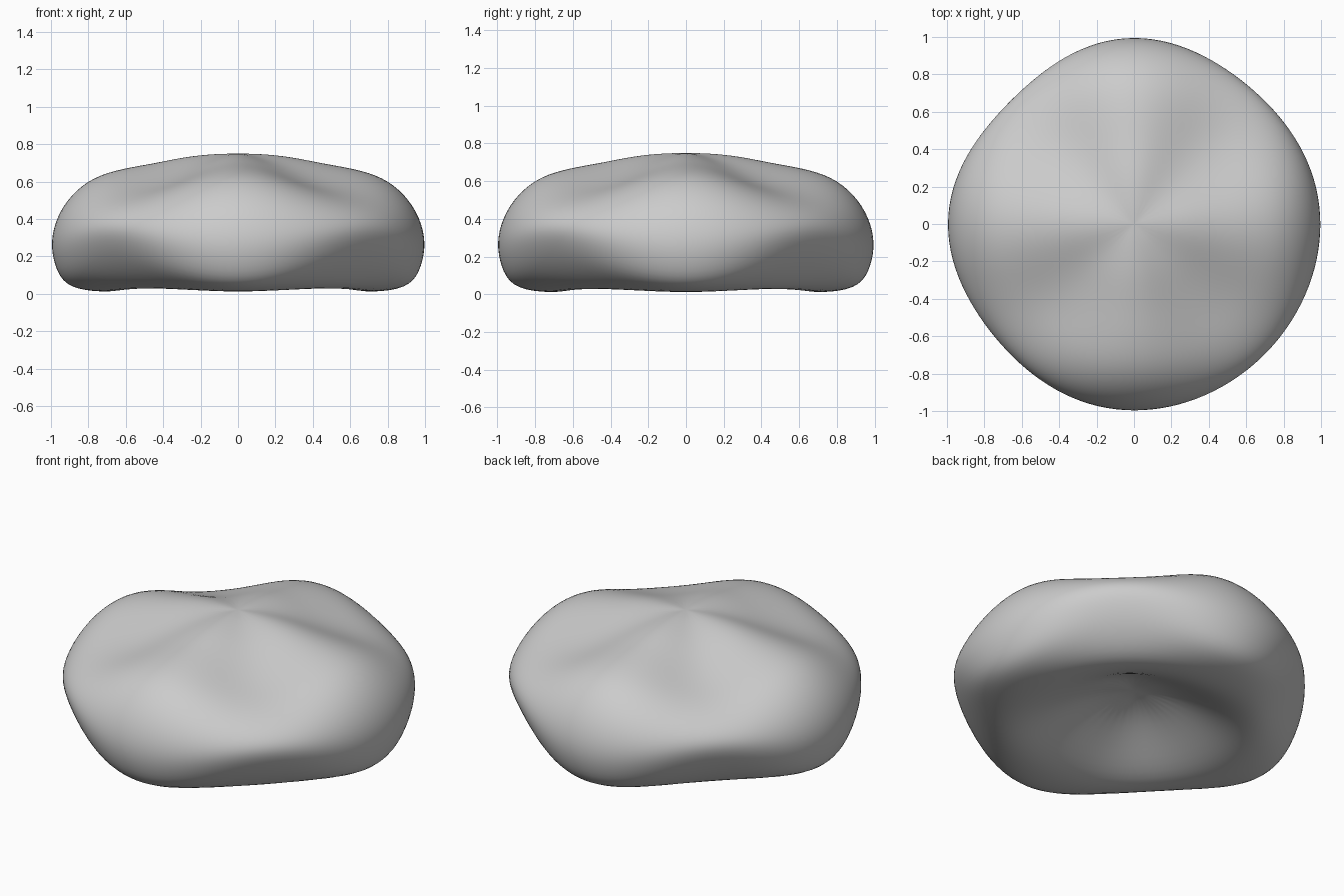
import bpy, bmesh, math

if "Cube" in bpy.data.objects:
    bpy.data.objects.remove(bpy.data.objects["Cube"])

# Half cross-sections (radius, height) from the top centre to the underside centre
LOBE = [(0, .75), (.12, .748), (.28, .735), (.45, .70), (.62, .675), (.78, .63), (.90, .535),
        (.98, .41), (1.013, .27), (.99, .14), (.935, .035), (.78, .008),
        (.60, .012), (.42, .10), (.22, .21), (0, .26)]
VALLEY = [(0, .75), (.12, .742), (.28, .70), (.45, .63), (.61, .57), (.74, .53), (.85, .485),
          (.93, .43), (.975, .36), (.95, .27), (.88, .15), (.75, .025),
          (.60, .025), (.42, .12), (.22, .22), (0, .26)]
SEGMENTS = 32


def ring_point(i, angle):
    """Blend from lobes on the axes to valleys on the diagonals."""
    lobe = math.cos(2 * angle) ** 2
    r = LOBE[i][0] * lobe + VALLEY[i][0] * (1 - lobe)
    z = LOBE[i][1] * lobe + VALLEY[i][1] * (1 - lobe)
    r *= 1 + .03 * math.cos(angle + math.pi / 4) * (1 - lobe)   # fuller front right corner
    return r * math.cos(angle), r * math.sin(angle), z


# Four-lobed soft cushion body with a hollow underside
bm = bmesh.new()
top = bm.verts.new((0, 0, LOBE[0][1]))
bottom = bm.verts.new((0, 0, LOBE[-1][1]))
rings = [[bm.verts.new(ring_point(i, 2 * math.pi * s / SEGMENTS)) for s in range(SEGMENTS)]
         for i in range(1, len(LOBE) - 1)]
for s in range(SEGMENTS):
    n = (s + 1) % SEGMENTS
    bm.faces.new((top, rings[0][s], rings[0][n]))
    bm.faces.new((bottom, rings[-1][n], rings[-1][s]))
    for a, b in zip(rings, rings[1:]):
        bm.faces.new((a[s], b[s], b[n], a[n]))
bmesh.ops.recalc_face_normals(bm, faces=bm.faces)
for f in bm.faces:
    f.smooth = True
mesh = bpy.data.meshes.new("cushion_body")
bm.to_mesh(mesh)
bm.free()

body = bpy.data.objects.new("cushion_body", mesh)
bpy.context.collection.objects.link(body)
smooth = body.modifiers.new("soften", 'SUBSURF')
smooth.levels = smooth.render_levels = 2

# Plain grey surface
grey = bpy.data.materials.new("light_grey")
grey.diffuse_color = (.6, .6, .6, 1)
grey.use_nodes = True
grey.node_tree.nodes["Principled BSDF"].inputs["Base Color"].default_value = grey.diffuse_color
mesh.materials.append(grey)
